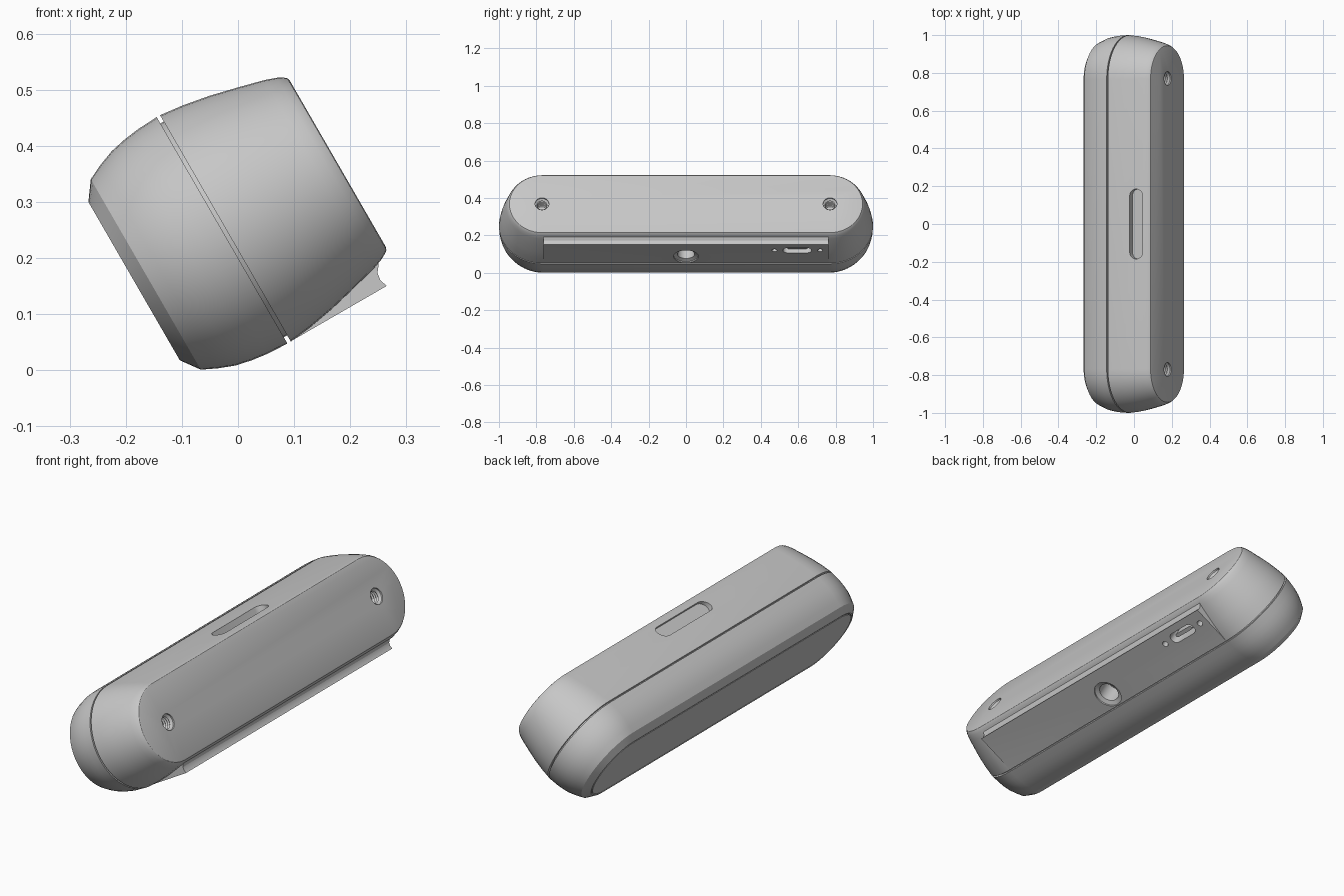
import bpy, bmesh, math
from mathutils import Matrix

if "Cube" in bpy.data.objects:
    bpy.data.objects.remove(bpy.data.objects["Cube"])

MID = 0.23                                   # height of the body axis before tilting
HALF = 0.767                                 # half length of the straight section
TILT = Matrix.Rotation(math.radians(-30), 4, 'Y')

grey = bpy.data.materials.new("satin grey")
grey.use_nodes = True
grey.diffuse_color = (0.57, 0.57, 0.57, 1)
bsdf = next(n for n in grey.node_tree.nodes if n.type == 'BSDF_PRINCIPLED')
bsdf.inputs["Base Color"].default_value = (0.57, 0.57, 0.57, 1)


def finish(name, bm):
    """Tilt the mesh and turn it into an object."""
    bmesh.ops.remove_doubles(bm, verts=bm.verts, dist=1e-5)
    bmesh.ops.recalc_face_normals(bm, faces=bm.faces)
    bm.transform(TILT)
    me = bpy.data.meshes.new(name)
    bm.to_mesh(me)
    bm.free()
    me.materials.append(grey)
    ob = bpy.data.objects.new(name, me)
    bpy.context.collection.objects.link(ob)
    return ob


def loft(name, profile, half, axis='X', y=0.0, across=MID, seg=24):
    """Stack of capsule outlines: profile holds (position on axis, radius)."""
    bm = bmesh.new()
    rings = []
    for a, r in profile:
        ring = []
        for side in (1, -1):
            for i in range(seg + 1):
                if half == 0 and i == seg:
                    continue                 # plain circle needs no doubled point
                t = math.pi * i / seg
                c = side * r * math.cos(t) + across
                py = y + side * (half + r * math.sin(t))
                ring.append(bm.verts.new((a, py, c) if axis == 'X' else (c, py, a)))
        rings.append(ring)
    n = len(rings[0])
    for r0, r1 in zip(rings, rings[1:]):
        for i in range(n):
            j = (i + 1) % n
            bm.faces.new((r0[i], r0[j], r1[j], r1[i]))
    bm.faces.new(rings[0])
    bm.faces.new(rings[-1])
    return finish(name, bm)


def extrude_y(name, outline, half, corner=None):
    """Prism along y, with optional rounding of its outer upright corners."""
    bm = bmesh.new()
    a = [bm.verts.new((u, -half, v)) for u, v in outline]
    b = [bm.verts.new((u, half, v)) for u, v in outline]
    bm.faces.new(a)
    bm.faces.new(b)
    for i in range(len(a)):
        j = (i + 1) % len(a)
        bm.faces.new((a[i], a[j], b[j], b[i]))
    if corner:
        edges = [e for e in bm.edges
                 if abs(e.verts[0].co.y - e.verts[1].co.y) < 1e-6
                 and all(v.co.x > 0.29 and v.co.z < 0.035 for v in e.verts)]
        bmesh.ops.bevel(bm, geom=edges, offset=corner, segments=5, affect='EDGES', profile=0.5)
    return finish(name, bm)


def boolean(target, tool, operation):
    mod = target.modifiers.new(operation, 'BOOLEAN')
    mod.operation, mod.object, mod.solver = operation, tool, 'EXACT'
    bpy.context.view_layer.objects.active = target
    bpy.ops.object.modifier_apply(modifier=mod.name)
    bpy.data.objects.remove(tool)


# Front shell with a shallow seat for the face plate
front_shell = loft("front_shell", [
    (-0.073, 0.157), (-0.081, 0.157), (-0.081, 0.163), (-0.057, 0.196),
    (-0.030, 0.209), (0.0, 0.2205), (0.03, 0.227), (0.06, 0.231), (0.100, 0.233)], HALF)
face_plate = loft("face_plate", [(-0.072, 0.153), (-0.081, 0.153)], HALF)

# Core showing at the bottom of the seam
seam_core = loft("seam_core", [(0.095, 0.22), (0.112, 0.22)], HALF)

# Rear shell
rear_shell = loft("rear_shell", [
    (0.107, 0.233), (0.15, 0.228), (0.20, 0.219), (0.25, 0.207), (0.30, 0.194),
    (0.32, 0.187), (0.331, 0.181), (0.336, 0.177), (0.338, 0.171)], HALF)

# Flat port ledge with a hollow rear edge
ledge = extrude_y("port_ledge", [
    (0.108, -0.0025), (0.3045, -0.0025), (0.300, 0.012), (0.302, 0.026),
    (0.310, 0.036), (0.318, 0.050), (0.318, 0.10), (0.108, 0.10)], 0.762)
boolean(rear_shell, ledge, 'UNION')

# Threaded screw holes in the rear face
thread = [(0.36, 0.037), (0.331, 0.037), (0.327, 0.031)]
thread += [(0.322 - 0.006 * i, 0.026 if i % 2 == 0 else 0.031) for i in range(12)]
for side in (-1, 1):
    boolean(rear_shell, loft("screw_cutter", thread, 0, y=side * 0.77, seg=16), 'DIFFERENCE')

# Long recess along the top
boolean(rear_shell, loft("recess_cutter", [(0.412, 0.034), (0.50, 0.034)], 0.151,
                         'Z', across=0.263, seg=12), 'DIFFERENCE')

# Mounting socket, charging port and pin holes in the ledge
boolean(rear_shell, loft("socket_cutter", [
    (-0.03, 0.066), (0.004, 0.066), (0.012, 0.046), (0.10, 0.046)], 0,
    'Z', across=0.178), 'DIFFERENCE')
boolean(rear_shell, loft("port_cutter", [(-0.03, 0.026), (0.07, 0.026)], 0.051,
                         'Z', y=0.595, across=0.243, seg=12), 'DIFFERENCE')
for y in (0.473, 0.717):
    boolean(rear_shell, loft("pin_cutter", [(-0.03, 0.014), (0.03, 0.014)], 0,
                             'Z', y=y, across=0.243, seg=10), 'DIFFERENCE')

# Tongue inside the charging port
port_tongue = loft("port_tongue", [(0.012, 0.009), (0.075, 0.009)], 0.045,
                   'Z', y=0.595, across=0.243, seg=6)

# Smooth shading with crisp edges
bpy.ops.object.select_all(action='DESELECT')
for ob in (front_shell, face_plate, seam_core, rear_shell, port_tongue):
    ob.select_set(True)
bpy.context.view_layer.objects.active = rear_shell
bpy.ops.object.shade_smooth_by_angle(angle=math.radians(28))
